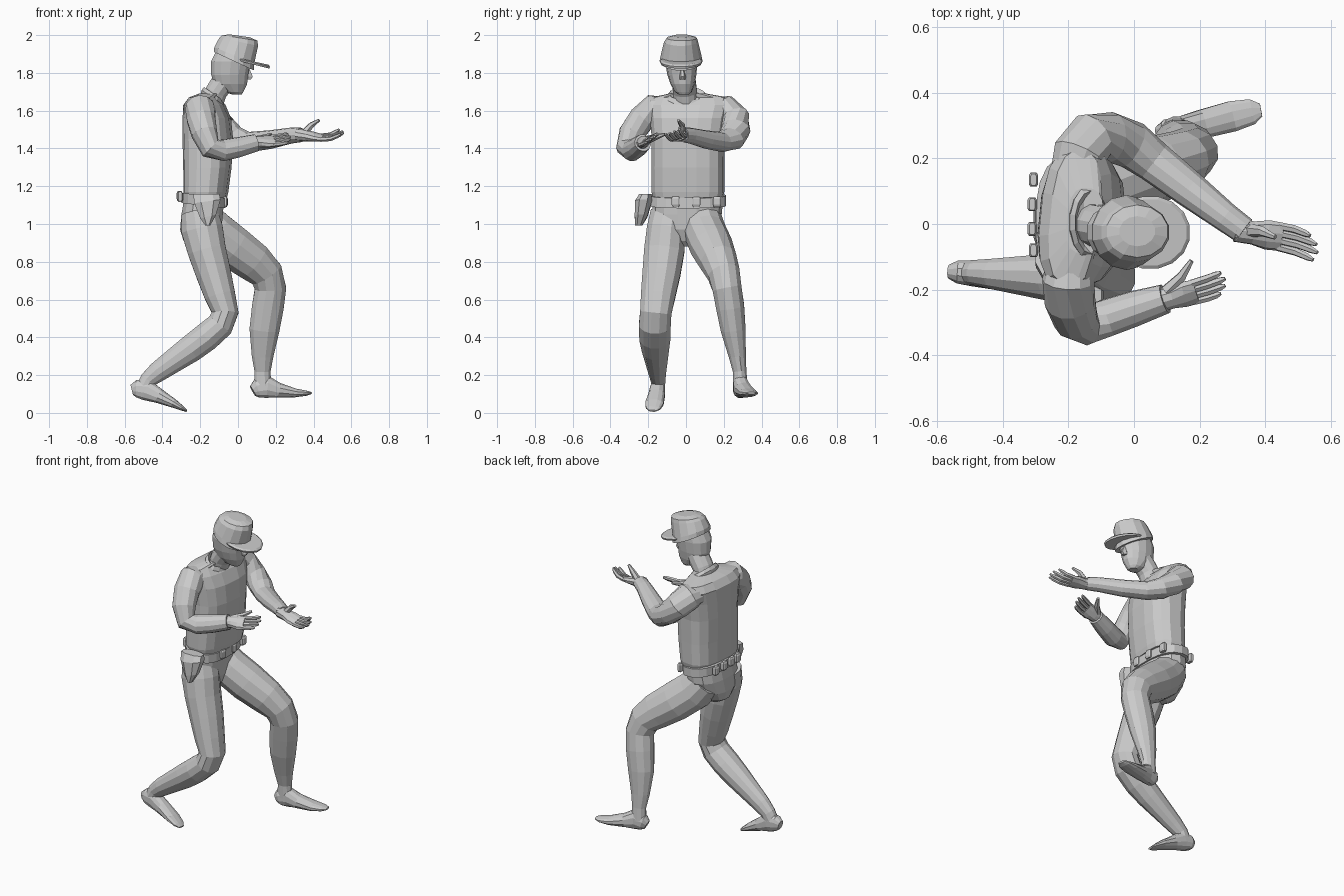
import bpy, bmesh, math
from mathutils import Vector as V


def add_loft(bm, rings, n=12, p=2.0):
    """Skin a stack of rings (centre, u, v); p > 2 squares the section."""
    def sp(t):
        return math.copysign(abs(t) ** (2 / p), t)
    loops = []
    for c, u, v in rings:
        loop = []
        for i in range(n):
            a = 2 * math.pi * (i + 0.5) / n
            loop.append(bm.verts.new(V(c) + V(u) * sp(math.cos(a)) + V(v) * sp(math.sin(a))))
        loops.append(loop)
    for a, b in zip(loops, loops[1:]):
        for i in range(n):
            j = (i + 1) % n
            bm.faces.new((a[i], a[j], b[j], b[i]))
    bm.faces.new(loops[0][::-1])
    bm.faces.new(loops[-1])


def tube(pts, side=(0, 1, 0)):
    """Rings along a path of (x, y, z, half width along side, half depth)."""
    pos = [V(q[:3]) for q in pts]
    out = []
    for i, q in enumerate(pts):
        t = (pos[min(i + 1, len(pos) - 1)] - pos[max(i - 1, 0)]).normalized()
        v = V(side)
        v = (v - t * v.dot(t)).normalized()
        out.append((pos[i], v.cross(t) * q[4], v * q[3]))
    return out


def flat(rows, twist=0.0):
    """Level rings from (z, x, y, rx, ry)."""
    return [((x, y, z), (rx, -twist * rx, 0), (twist * ry, ry, 0)) for z, x, y, rx, ry in rows]


def make(name, parts):
    bm = bmesh.new()
    for part in parts:
        add_loft(bm, *part)
    bmesh.ops.recalc_face_normals(bm, faces=bm.faces)
    me = bpy.data.meshes.new(name)
    bm.to_mesh(me)
    bm.free()
    ob = bpy.data.objects.new(name, me)
    bpy.context.collection.objects.link(ob)
    return ob


def make_hand(name, wrist, d, s, up, lift, thumb, size=1.0):
    w, d, s, up = V(wrist), V(d).normalized() * size, V(s).normalized(), V(up)
    palm = [(*(w + d * k), a, b) for k, a, b in
            ((-.03, .036, .034), (.02, .037, .03), (.06, .047, .023), (.1, .045, .016))]
    parts = [(tube(palm, s), 10)]
    for i, length in enumerate((.085, .105, .11, .1)):
        o = i - 1.5
        base = w + d * .09 + s * o * .022
        pts = [(*(base + d * length * k + s * o * .003 * k + up * lift * k * k), r, r)
               for k, r in ((0, .013), (.5, .0125), (.85, .011), (1, .006))]
        parts.append((tube(pts, s), 6))
    parts.append((tube([(*q, r, r) for q, r in zip(thumb, (.022, .016, .008))], s), 6))
    return make(name, parts)


# Shirt body
make("shirt_torso", [(flat([
    (1.14, -.17, .01, .108, .185), (1.17, -.17, .01, .115, .192), (1.30, -.162, .01, .124, .192),
    (1.45, -.16, .012, .13, .192), (1.56, -.165, .015, .124, .205), (1.63, -.178, .02, .107, .22),
    (1.67, -.18, .02, .075, .205), (1.69, -.15, .01, .055, .10)], .1), 16, 2.7)])

# Neck, head and nose
make("neck", [(tube([(-.14, .0, 1.63, .065, .06), (-.115, -.005, 1.70, .065, .06),
                     (-.06, -.015, 1.78, .065, .065)]), 12)])
make("head", [
    (flat([(1.685, -.005, -.012, .025, .026), (1.70, -.02, -.014, .05, .045),
           (1.74, -.04, -.018, .09, .064), (1.79, -.044, -.022, .1, .077),
           (1.86, -.038, -.025, .107, .086), (1.93, -.02, -.025, .09, .085)]), 14, 2.2),
    (flat([(1.765, .05, -.018, .02, .016), (1.78, .054, -.018, .028, .017),
           (1.83, .045, -.02, .014, .01)]), 6)])

# Collar band
make("collar", [([((-.135, .005, 1.645), (.066, 0, -.03), (0, .108, 0)),
                  ((-.135, .005, 1.672), (.06, 0, -.038), (0, .112, 0)),
                  ((-.13, .005, 1.69), (.05, 0, -.035), (0, .096, 0)),
                  ((-.13, .005, 1.675), (.045, 0, -.03), (0, .078, 0))], 14)])

# Cap: tilted tapering crown and visor
make("cap_crown", [([((-.022, -.026, 1.862), (.108, 0, -.05), (0, .114, 0)),
                     ((-.020, -.026, 1.892), (.108, 0, -.046), (0, .108, 0)),
                     ((.004, -.026, 1.965), (.105, 0, -.022), (0, .09, 0)),
                     ((.010, -.022, 1.985), (.095, 0, -.015), (0, .08, 0)),
                     ((.010, -.022, 1.996), (.055, 0, -.008), (0, .046, 0))], 14)])
make("cap_visor", [([((.05, -.026, 1.852), (.118, 0, -.030), (0, .108, 0)),
                     ((.05, -.026, 1.862), (.122, 0, -.029), (0, .112, 0)),
                     ((.05, -.026, 1.868), (.112, 0, -.025), (0, .102, 0))], 16)])

# Sleeves
make("left_sleeve", [(tube([
    (-.19, .13, 1.61, .055, .07), (-.165, .21, 1.605, .078, .085), (-.13, .26, 1.56, .076, .082),
    (-.07, .264, 1.50, .07, .078), (-.005, .24, 1.452, .062, .074), (.06, .19, 1.434, .053, .064),
    (.17, .105, 1.447, .049, .056), (.28, .02, 1.468, .042, .045), (.335, -.02, 1.472, .038, .042)],
    (0, .3, 1)), 12)])
make("right_sleeve", [(tube([
    (-.19, -.09, 1.615, .068, .055), (-.2, -.17, 1.61, .08, .078), (-.195, -.235, 1.555, .078, .073),
    (-.178, -.287, 1.48, .07, .07), (-.145, -.308, 1.402, .06, .062),
    (-.08, -.285, 1.390, .058, .058), (.0, -.258, 1.406, .054, .055), (.095, -.228, 1.43, .046, .046)],
    (1, .3, .5)), 12)])

# Hands
make_hand("left_hand", (.34, -.024, 1.47), (1, -.14, -.13), (-.1, -1, -.3), (0, -.45, 1), .045,
          [(.35, -.02, 1.48), (.39, -.022, 1.525), (.43, -.04, 1.55)], 1.12)
make_hand("right_hand", (.1, -.227, 1.432), (1, .24, .1), (-.2, .9, .65), (0, .5, .4), .015,
          [(.1, -.205, 1.445), (.145, -.16, 1.46), (.175, -.112, 1.475)], .93)

# Pelvis and trouser legs
make("trouser_hips", [(flat([
    (.88, -.19, .0, .05, .035), (.91, -.2, .0, .09, .08), (.97, -.197, .0, .112, .145),
    (1.05, -.19, .005, .112, .184), (1.14, -.178, .01, .108, .188)]), 14, 2.3)])
make("left_leg", [(tube([
    (-.20, .085, 1.04, .1, .105), (-.13, .10, .96, .112, .118), (-.03, .135, .88, .114, .118),
    (.08, .172, .80, .101, .108), (.15, .20, .735, .088, .093), (.172, .217, .66, .08, .086),
    (.158, .234, .56, .077, .087), (.14, .25, .44, .068, .082), (.13, .272, .30, .047, .059),
    (.13, .284, .22, .037, .044), (.13, .288, .14, .04, .047)]), 12)])
make("right_leg", [(tube([
    (-.205, -.09, 1.06, .1, .10), (-.19, -.105, .97, .106, .114), (-.165, -.115, .86, .11, .105),
    (-.13, -.13, .74, .104, .096), (-.095, -.148, .62, .094, .084), (-.068, -.16, .53, .086, .073),
    (-.095, -.165, .465, .087, .075), (-.17, -.165, .40, .085, .078), (-.25, -.162, .34, .074, .075),
    (-.425, -.152, .217, .048, .056), (-.475, -.148, .175, .04, .046),
    (-.5, -.148, .125, .038, .046)]), 12)])

# Shoes
make("left_shoe", [(tube([
    (.079, .279, .115, .022, .03), (.10, .283, .127, .036, .05), (.15, .29, .14, .041, .062),
    (.21, .305, .121, .045, .041), (.30, .328, .106, .048, .024), (.36, .342, .104, .04, .014),
    (.387, .347, .105, .02, .006)]), 12, 2.3)])
make("right_shoe", [(tube([
    (-.562, -.145, .122, .022, .028), (-.538, -.146, .128, .036, .047), (-.485, -.15, .122, .041, .058),
    (-.42, -.156, .09, .045, .04), (-.34, -.167, .05, .05, .024), (-.295, -.174, .024, .04, .013),
    (-.273, -.178, .011, .02, .006)]), 12, 2.3)])

# Belt with flat pouches spaced round it
bc, bu, bv = V((-.182, .01, 1.125)), V((.118, 0, -.014)), V((0, .203, 0))
make("belt", [([(bc - V((0, 0, .028)), bu, bv), (bc + V((0, 0, .026)), bu, bv)], 18, 2.5)])
pouches = []
for ox, oy, oz in ((-.306, .135, 1.143), (-.31, .06, 1.147), (-.31, -.015, 1.147), (-.306, -.08, 1.143),
                   (-.07, -.055, 1.117), (-.068, .055, 1.117), (-.08, .165, 1.117)):
    pouches.append((flat([(oz - .026, ox, oy, .010, .019), (oz - .015, ox, oy, .015, .022),
                          (oz + .018, ox, oy, .015, .022), (oz + .028, ox, oy, .009, .018)]), 8, 4))
make("belt_pouches", pouches)

# Holster on the right hip
make("holster", [([((-.16, -.25, .992), (.014, 0, 0), (0, .02, 0)),
                   ((-.158, -.238, 1.04), (.045, 0, .01), (0, .036, 0)),
                   ((-.162, -.225, 1.12), (.074, 0, .01), (0, .048, 0)),
                   ((-.168, -.215, 1.16), (.074, 0, 0), (0, .034, 0))], 8, 2.4)])
